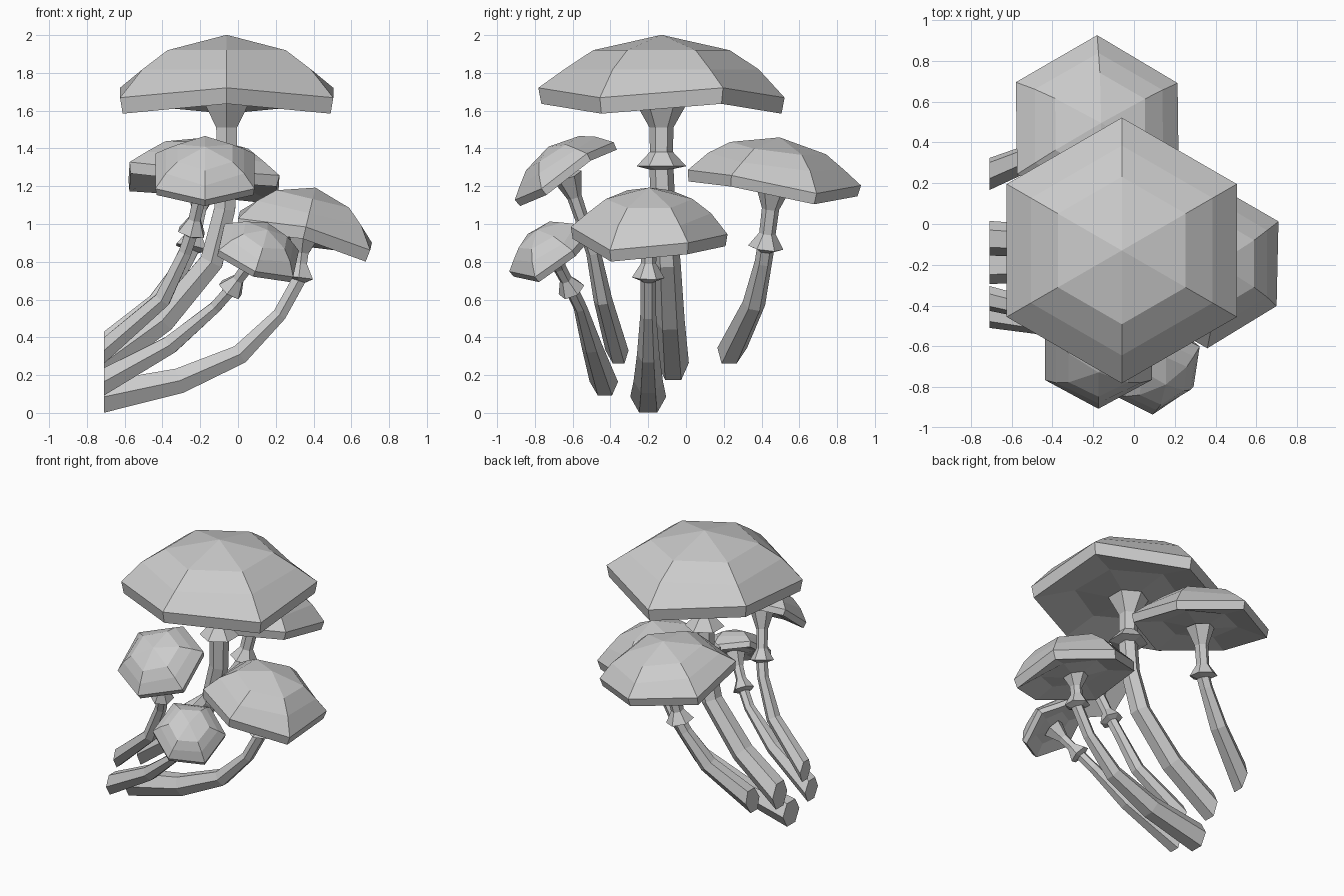
import bpy, bmesh, math
from mathutils import Vector

if "Cube" in bpy.data.objects:
    bpy.data.objects.remove(bpy.data.objects["Cube"], do_unlink=True)

SIDES = 6
WALL_X = -0.71

grey = bpy.data.materials.new("plain_grey")
grey.use_nodes = True
grey.diffuse_color = (0.6, 0.6, 0.6, 1)
grey.node_tree.nodes["Principled BSDF"].inputs["Base Color"].default_value = (0.6, 0.6, 0.6, 1)


def loft(name, rings, tip_start=None, tip_end=None):
    """Skin a list of rings; close each end with a point or a flat face."""
    bm = bmesh.new()
    loops = [[bm.verts.new(p) for p in ring] for ring in rings]
    for a, b in zip(loops, loops[1:]):
        for i in range(SIDES):
            j = (i + 1) % SIDES
            bm.faces.new((a[i], a[j], b[j], b[i]))
    for loop, tip in ((loops[0], tip_start), (loops[-1], tip_end)):
        if tip is None:
            bm.faces.new(loop)
        else:
            v = bm.verts.new(tip)
            for i in range(SIDES):
                bm.faces.new((loop[i], loop[(i + 1) % SIDES], v))
    bmesh.ops.recalc_face_normals(bm, faces=bm.faces)
    mesh = bpy.data.meshes.new(name)
    bm.to_mesh(mesh)
    bm.free()
    mesh.materials.append(grey)
    obj = bpy.data.objects.new(name, mesh)
    bpy.context.collection.objects.link(obj)


# Cap profile: radius, height and rim wave, relative to the cap radius
CAP = [(0.555, 0.345, 0), (0.79, 0.19, 0), (1, 0, 0.04),
       (0.975, -0.13, 0.04), (0.55, -0.04, 0)]


def cap(name, centre, axis, radius, dome, wave):
    turn = Vector((0, 0, 1)).rotation_difference(Vector(axis))
    place = lambda x, y, z: Vector(centre) + turn @ (Vector((x, y, z * dome)) * radius)
    rings = []
    for r, z, w in CAP:
        ring = []
        for i in range(SIDES):
            a = math.radians(60 * i - 90)
            lift = w * wave * (-1) ** i
            ring.append(place(r * math.cos(a), r * math.sin(a), z + lift))
        rings.append(ring)
    loft(name, rings, place(0, 0, 0.47), place(0, 0, -0.11))


def ring_at(p, t, r):
    """Hexagon around p, square to the direction t."""
    v = t.cross(Vector((0, 1, 0))).normalized()
    u = v.cross(t).normalized()
    angles = [math.radians(60 * i) for i in range(SIDES)]
    return [p + r * (math.cos(a) * u + math.sin(a) * v) for a in angles]


def stem(name, path, thick, base, cap_centre, cap_axis, cap_radius):
    """Curved stem from the wall, then a skirt, a neck and a flare."""
    pts = [Vector(p) for p in path]
    top = Vector(cap_centre) - Vector(cap_axis).normalized() * cap_radius * 0.09
    rings = []
    for i, p in enumerate(pts):
        after = pts[i + 1] if i + 1 < len(pts) else top
        t = (after - p).normalized()
        if i:
            t = (t + (p - pts[i - 1]).normalized()).normalized()
        r = base + (thick - base) * min(1, i / (len(pts) - 2))
        ring = ring_at(p, t, r)
        if i == 0:  # slide the foot along the stem onto the flat wall
            ring = [q + t * ((WALL_X - q.x) / t.x) for q in ring]
        rings.append(ring)
    s = pts[-1]
    n = (top - s).normalized()
    length = (top - s).length
    for step, scale in ((0.016, 2.05), (0.092, 0.95), (length * 0.64, 1.0), (length, 2.1)):
        rings.append(ring_at(s + n * step, n, thick * scale))
    loft(name, rings)


# name, cap centre, cap axis, cap radius, dome height, rim wave,
# stem thickness, foot radius, path
MUSHROOMS = [
    ("tall", (-0.06, -0.13, 1.695), (0, 0, 1), 0.652, 1, 1, 0.064, 0.085,
     [(-0.71, -0.07, 0.265), (-0.4, -0.085, 0.49), (-0.14, -0.1, 0.8),
      (-0.07, -0.12, 1.08), (-0.06, -0.13, 1.29)]),
    ("back", (-0.18, 0.468, 1.245), (0.09, 0.13, 1), 0.46, 1, -1, 0.046, 0.075,
     [(-0.71, 0.245, 0.345), (-0.43, 0.36, 0.58), (-0.28, 0.41, 0.8), (-0.25, 0.42, 0.86)]),
    ("upper_front", (-0.175, -0.645, 1.28), (0, -0.56, 0.87), 0.303, 1.08, 1, 0.039, 0.06,
     [(-0.71, -0.365, 0.33), (-0.4, -0.44, 0.6), (-0.28, -0.49, 0.85), (-0.25, -0.52, 0.94)]),
    ("left", (0.355, -0.195, 0.965), (0.24, 0, 1), 0.415, 1.2, 1, 0.042, 0.095,
     [(-0.71, -0.2, 0.085), (-0.31, -0.2, 0.17), (0.01, -0.2, 0.31),
      (0.22, -0.2, 0.52), (0.32, -0.2, 0.7)]),
    ("lower_front", (0.11, -0.72, 0.86), (0.42, -0.62, 1), 0.243, 1.2, 1, 0.036, 0.074,
     [(-0.71, -0.435, 0.165), (-0.36, -0.5, 0.36), (-0.12, -0.56, 0.56), (-0.05, -0.6, 0.64)]),
]

for name, centre, axis, radius, dome, wave, thick, base, path in MUSHROOMS:
    cap(name + "_mushroom_cap", centre, axis, radius, dome, wave)
    stem(name + "_mushroom_stem", path, thick, base, centre, axis, radius)
